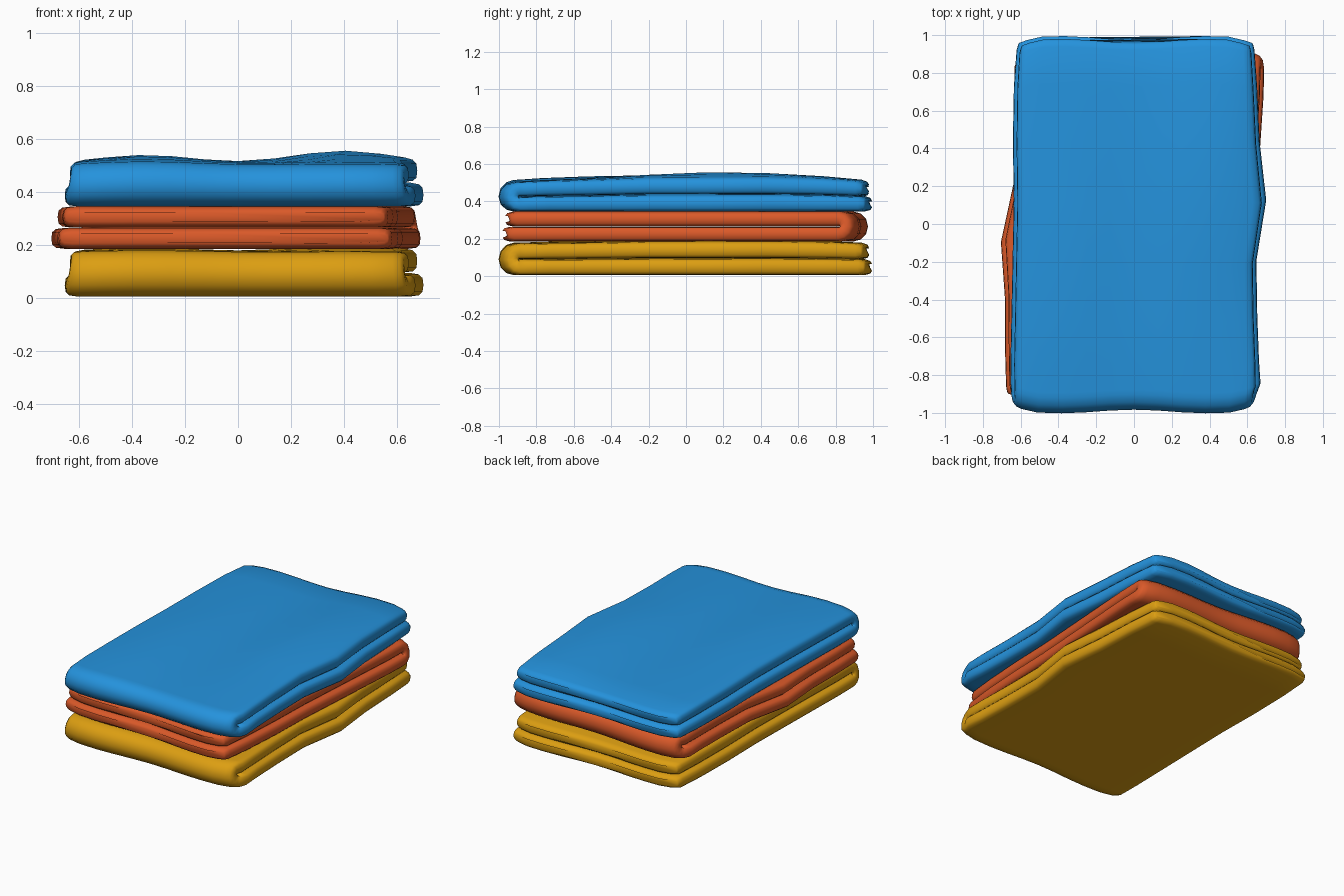
import bpy, bmesh, math

if "Cube" in bpy.data.objects:
    bpy.data.objects.remove(bpy.data.objects["Cube"])


def lerp_table(table, v):
    if v <= table[0][0]:
        return table[0][1]
    for (a, p), (b, q) in zip(table, table[1:]):
        if v <= b:
            return p + (q - p) * (v - a) / (b - a)
    return table[-1][1]


# Side outlines of the cloth as (y, x)
RIGHT = [(-1, .625), (-.94, .645), (-.87, .67), (-.65, .655), (-.2, .648),
         (.13, .7), (.45, .665), (.9, .645), (1, .63)]
LEFT = [(-1, -.63), (-.95, -.65), (-.8, -.655), (.2, -.635), (.6, -.645), (.93, -.625), (1, -.61)]


def hump(x, y):
    g = lambda cx, cy, sx, sy: math.exp(-((x - cx) / sx) ** 2 - ((y - cy) / sy) ** 2)
    edge = max(0, abs(y) - .7) / .3
    return .033 * g(-.35, -.2, .26, .75) + .05 * g(.4, .2, .27, .7) - .012 * edge ** 2


def folded_path():
    # Centre line: (y, z, normal angle, thickness factor)
    down, up = [], []
    for y, k in ((.985, .45), (.975, .8), (.945, 1), (.75, 1), (.45, 1),
                 (.13, 1), (-.2, 1), (-.5, 1), (-.75, 1), (-.87, 1)):
        down.append((y, .04, -math.pi / 2, k))
        up.append((y - .015, .121, math.pi / 2, k))
    bend = []
    for i in range(7):
        a = -math.pi / 2 - math.pi * i / 6
        bend.append((-.912 + .041 * math.cos(a), .081 + .041 * math.sin(a), a, 1))
    return down + bend + up[::-1]


US = [-.93, -.8, -.6, -.4, -.2, 0, .2, .4, .6, .8, .93]
RING = ([(-1, 0), (-.995, .6), (-.975, .9)] + [(u, 1) for u in US] +
        [(.975, .9), (.995, .6), (1, 0), (.995, -.6), (.975, -.9)] +
        [(u, -1) for u in reversed(US)] + [(-.975, -.9), (-.995, -.6)])


def towel(name, color, z0, height, bulge, turn=0, sy=1):
    bm = bmesh.new()
    rings = []
    for y, z, ang, k in folded_path():
        ring = []
        narrow = 1 - .03 * min(1, max(0, (z - .04) / .08))
        end = 1 - .015 * (1 - k)
        for u, t in RING:
            x = u * narrow * end * (lerp_table(RIGHT, y) if u > 0 else -lerp_table(LEFT, y))
            py = y + math.cos(ang) * t * .0395 * k
            pz = z + math.sin(ang) * t * .0395 * k
            # Wavy ends and soft corners
            py += .01 * y * -math.cos(8 * x) - .025 * y * max(0, abs(u) - .85) / .15
            pz = max(pz, 0) * (height + bulge * hump(x, y)) / .161
            ring.append(bm.verts.new((x, py * sy, pz)))
        rings.append(ring)
    n = len(RING)
    for a, b in zip(rings, rings[1:]):
        for i in range(n):
            j = (i + 1) % n
            bm.faces.new((a[i], a[j], b[j], b[i]))
    bm.faces.new(rings[0])
    bm.faces.new(rings[-1])
    bmesh.ops.recalc_face_normals(bm, faces=bm.faces)
    mesh = bpy.data.meshes.new(name)
    bm.to_mesh(mesh)
    bm.free()
    for p in mesh.polygons:
        p.use_smooth = True
    mat = bpy.data.materials.new(name + "_cloth")
    mat.diffuse_color = color
    mat.use_nodes = True
    mat.node_tree.nodes["Principled BSDF"].inputs["Base Color"].default_value = mat.diffuse_color
    mesh.materials.append(mat)
    ob = bpy.data.objects.new(name, mesh)
    ob.location.z = z0
    ob.rotation_euler.z = turn
    bpy.context.collection.objects.link(ob)
    return ob


# Stack of three folded towels, the middle one turned around
towel("bottom_towel", (.72, .345, .006, 1), .005, .17, .5)
middle = towel("middle_towel", (.70, .10, .022, 1), .185, .16, 0, math.pi - .045, .96)
middle.location.y = -.007
towel("top_towel", (.018, .29, .72, 1), .345, .162, 1)
